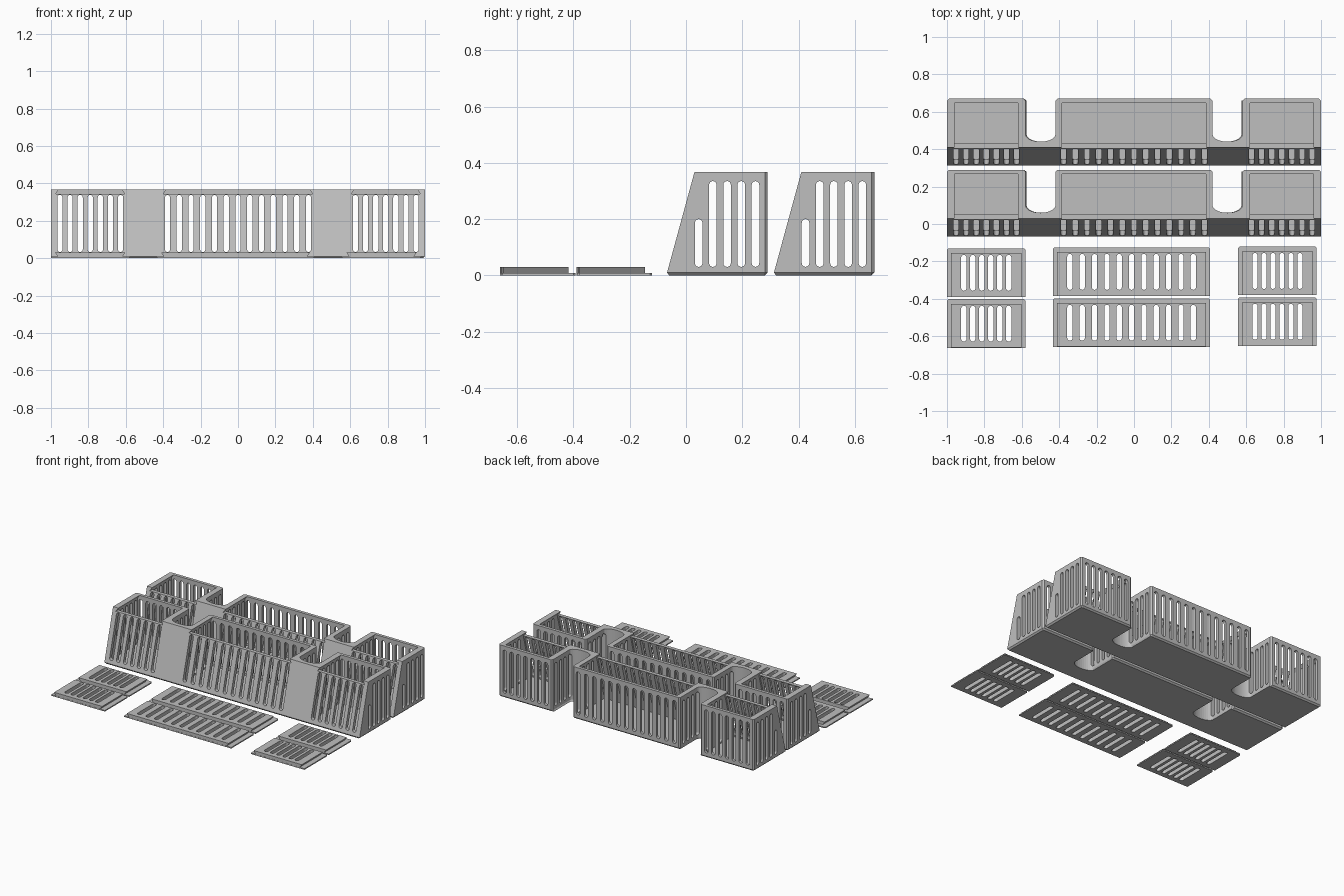
import bpy, bmesh, math

cube = bpy.data.objects.get("Cube")
if cube:
    bpy.data.objects.remove(cube)

grey = bpy.data.materials.new("light grey")
grey.use_nodes = True
COLOUR = (0.52, 0.52, 0.52, 1)
grey.diffuse_color = COLOUR
grey.node_tree.nodes["Principled BSDF"].inputs["Base Color"].default_value = COLOUR


def add_loft(bm, rings):
    """Skin a stack of matching closed rings and cap both ends."""
    loops = [[bm.verts.new(p) for p in ring] for ring in rings]
    n = len(loops[0])
    for low, high in zip(loops, loops[1:]):
        for i in range(n):
            j = (i + 1) % n
            bm.faces.new((low[i], low[j], high[j], high[i]))
    bm.faces.new(loops[0][::-1])
    bm.faces.new(loops[-1])


def add_prism(bm, profile, axis, start, end):
    """Extrude a 2D profile along x (y,z), y (x,z) or z (x,y)."""
    def place(p, t):
        return {"x": (t, p[0], p[1]), "y": (p[0], t, p[1]), "z": (p[0], p[1], t)}[axis]
    add_loft(bm, [[place(p, t) for p in profile] for t in (start, end)])


def capsule(u, low, high, r, steps=8):
    """Upright slot outline with round ends."""
    pts = []
    for centre, first in ((high - r, 0), (low + r, math.pi)):
        for k in range(steps + 1):
            a = first + math.pi * k / steps
            pts.append((u + r * math.cos(a), centre + r * math.sin(a)))
    return pts


def spread(a, b, n):
    return [a + (b - a) * i / (n - 1) for i in range(n)]


def finish(bm, name):
    bmesh.ops.recalc_face_normals(bm, faces=bm.faces)
    mesh = bpy.data.meshes.new(name)
    bm.to_mesh(mesh)
    bm.free()
    mesh.materials.append(grey)
    obj = bpy.data.objects.new(name, mesh)
    bpy.context.collection.objects.link(obj)
    return obj


def carve(obj, cutters):
    """Subtract each cutter, then bake the result and drop the cutters."""
    for cutter in cutters:
        cutter.hide_render = True
        mod = obj.modifiers.new("cut", "BOOLEAN")
        mod.operation, mod.solver, mod.object = "DIFFERENCE", "EXACT", cutter
    bpy.context.view_layer.update()
    graph = bpy.context.evaluated_depsgraph_get()
    mesh = bpy.data.meshes.new_from_object(obj.evaluated_get(graph))
    obj.modifiers.clear()
    obj.data = mesh
    for cutter in cutters:
        bpy.data.objects.remove(cutter)


# Tray dimensions
HEIGHT, FRONT, RIM, BACK = 0.367, -0.07, 0.03, 0.29
FLOOR, LEDGE, WALL, CHAMFER = 0.02, 0.343, 0.026, 0.01


def front_y(z):
    return FRONT + (RIM - FRONT) * z / HEIGHT


# Tray outline: straight front, two rounded notches in the back
def notch(cx):
    arc = [(cx + 0.08 * math.cos(a), 0.1 - 0.04 * math.sin(a))
           for a in spread(0, math.pi, 17)]
    return ([(cx + 0.08, BACK - CHAMFER)] + arc + [(cx - 0.08, BACK - CHAMFER)])


def corner(x, side):
    pts = [(x, BACK - CHAMFER), (x - side * CHAMFER, BACK)]
    return pts if side > 0 else pts[::-1]


outline = [(-1, None), (1, None)] + corner(1, 1)
for cx in (0.5, -0.5):
    pts = notch(cx)
    outline += [(cx + 0.09, BACK)] + pts + [(cx - 0.09, BACK)]
outline += corner(-1, -1)


def ring(z, inset=0):
    return [(x * (1 - inset),
             front_y(z) + inset if y is None else min(y, BACK - inset), z)
            for x, y in outline]


bm = bmesh.new()
add_loft(bm, [ring(0, CHAMFER), ring(CHAMFER), ring(HEIGHT)])
tray = finish(bm, "rear_tray")

# Three bins: hollow with slanted front, plus a dovetail lid groove
bins = ((-0.975, -0.605, 7), (-0.4, 0.4, 13), (0.605, 0.975, 7))
hollow, groove, long_slots, side_slots = (bmesh.new() for _ in range(4))
top = LEDGE + 0.002
for x0, x1, count in bins:
    add_prism(hollow, [(front_y(FLOOR) + WALL, FLOOR), (0.27, FLOOR),
                       (0.27, top), (front_y(top) + WALL, top)], "x", x0, x1)
    lip = 0.016
    above = lip * 1.2
    add_prism(groove, [(x0, LEDGE), (x1, LEDGE), (x1 - lip, HEIGHT),
                       (x1 - above, HEIGHT + 0.01), (x0 + above, HEIGHT + 0.01),
                       (x0 + lip, HEIGHT)], "y", -0.1, 0.268)
    for x in spread(x0 + 0.023, x1 - 0.023, count):
        add_prism(long_slots, capsule(x, 0.033, 0.338, 0.014), "y", -0.2, 0.4)

# Slots through the end walls, the foremost one shorter
for i, y in enumerate(spread(0.045, 0.247, 5)):
    add_prism(side_slots, capsule(y, 0.03, 0.335 if i else 0.2, 0.0135), "x", -1.1, 1.1)
carve(tray, [finish(b, "cutter") for b in (hollow, groove, long_slots, side_slots)])

# Two identical trays, one behind the other
front_tray = bpy.data.objects.new("front_tray", tray.data)
bpy.context.collection.objects.link(front_tray)
tray.location.y = 0.38


# Sliding lids, lying face down: thin plate with a dovetail block
def make_lid(name, cx, half, y_back, count, slot_span):
    y_front = y_back - 0.26
    c = 0.008
    plate = [(cx - half, y_front), (cx + half, y_front),
             (cx + half, y_back - c), (cx + half - c, y_back),
             (cx - half + c, y_back), (cx - half, y_back - c)]
    bm = bmesh.new()
    add_prism(bm, plate, "z", 0, 0.008)
    lid = finish(bm, name)
    bm = bmesh.new()
    wide, narrow = half - 0.022, half - 0.04
    add_prism(bm, [(cx - narrow, 0.004), (cx + narrow, 0.004),
                   (cx + wide, 0.03), (cx - wide, 0.03)],
              "y", y_front + 0.001, y_back - 0.025)
    block = finish(bm, "block")
    join = lid.modifiers.new("block", "BOOLEAN")
    join.operation, join.solver, join.object = "UNION", "EXACT", block
    bm = bmesh.new()
    for x in spread(cx - slot_span, cx + slot_span, count):
        add_prism(bm, capsule(x, y_front + 0.033, y_back - 0.035, 0.014), "z", -0.1, 0.1)
    carve(lid, [finish(bm, "cutter")])
    bpy.data.objects.remove(block)


for row, shift in (("rear", 0), ("front", -0.272)):
    make_lid(row + "_right_lid", -0.79, 0.21, -0.13 + shift, 6, 0.12)
    make_lid(row + "_middle_lid", -0.013, 0.42, -0.125 + shift, 11, 0.33)
    make_lid(row + "_left_lid", 0.767, 0.21, -0.12 + shift, 6, 0.12)
